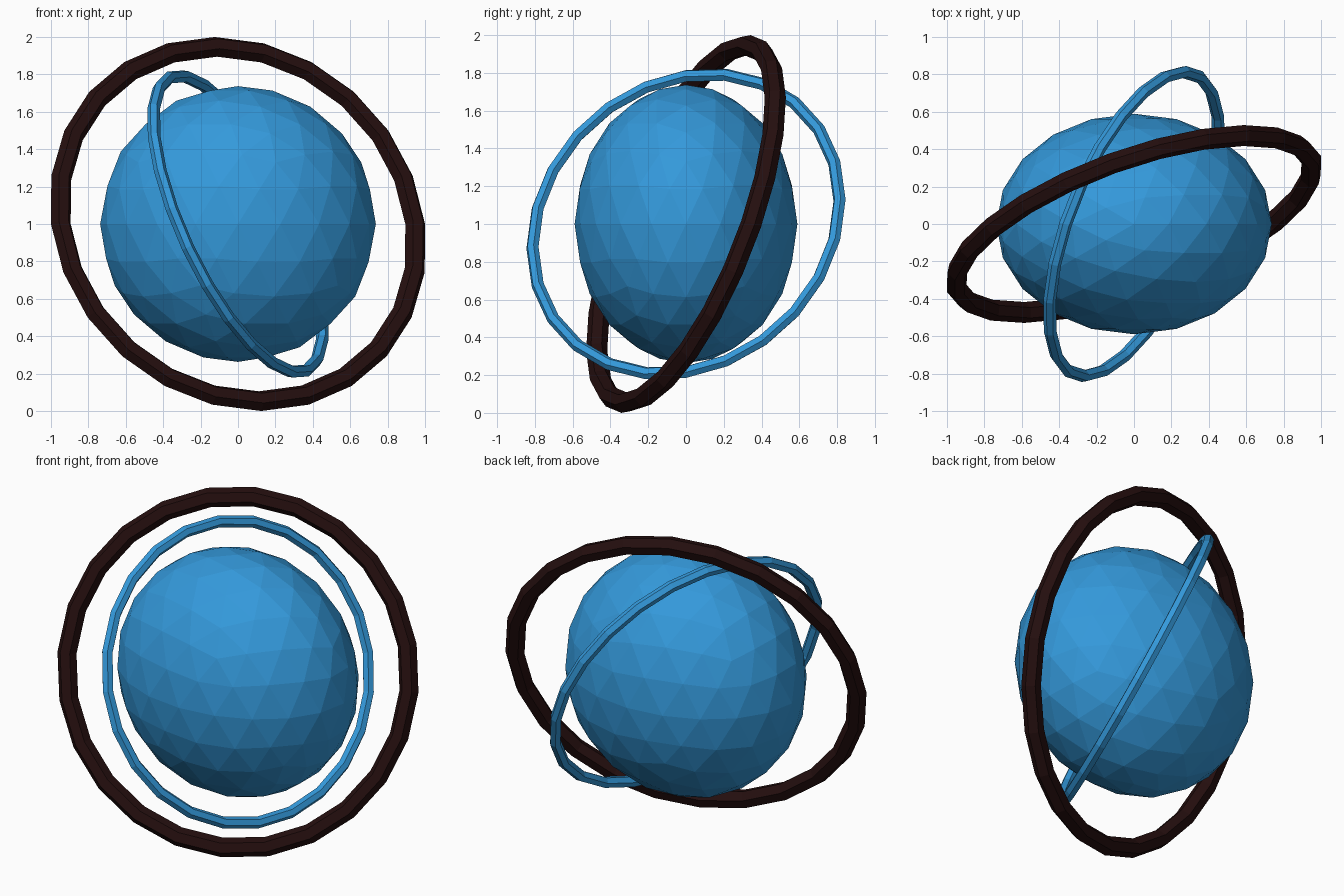
import bpy
from math import radians

if "Cube" in bpy.data.objects:
    bpy.data.objects.remove(bpy.data.objects["Cube"])


def material(name, rgb):
    m = bpy.data.materials.new(name)
    m.diffuse_color = (*rgb, 1)
    m.use_nodes = True
    m.node_tree.nodes["Principled BSDF"].inputs["Base Color"].default_value = m.diffuse_color
    return m


blue = material("sky_blue", (0.034, 0.319, 0.708))
dark = material("dark_brown", (0.018, 0.0045, 0.0045))

CENTRE = (0, 0, 1)


def finish(name, mat):
    ob = bpy.context.object
    ob.name = name
    ob.data.materials.append(mat)
    bpy.ops.object.shade_flat()
    return ob


def ring(name, mat, major, minor, angles):
    bpy.ops.mesh.primitive_torus_add(
        major_segments=24, minor_segments=6, major_radius=major, minor_radius=minor,
        location=CENTRE, rotation=[radians(a) for a in angles])
    return finish(name, mat)


# Faceted core, flattened front to back
bpy.ops.mesh.primitive_ico_sphere_add(subdivisions=3, radius=0.737, location=CENTRE)
core = finish("core", blue)
core.scale = (1, 0.8, 1)

# Two tilted rings
ring("outer_ring", dark, 1.008, 0.056, (70, 0, 20))
ring("inner_ring", blue, 0.865, 0.034, (20, 65, 0))
